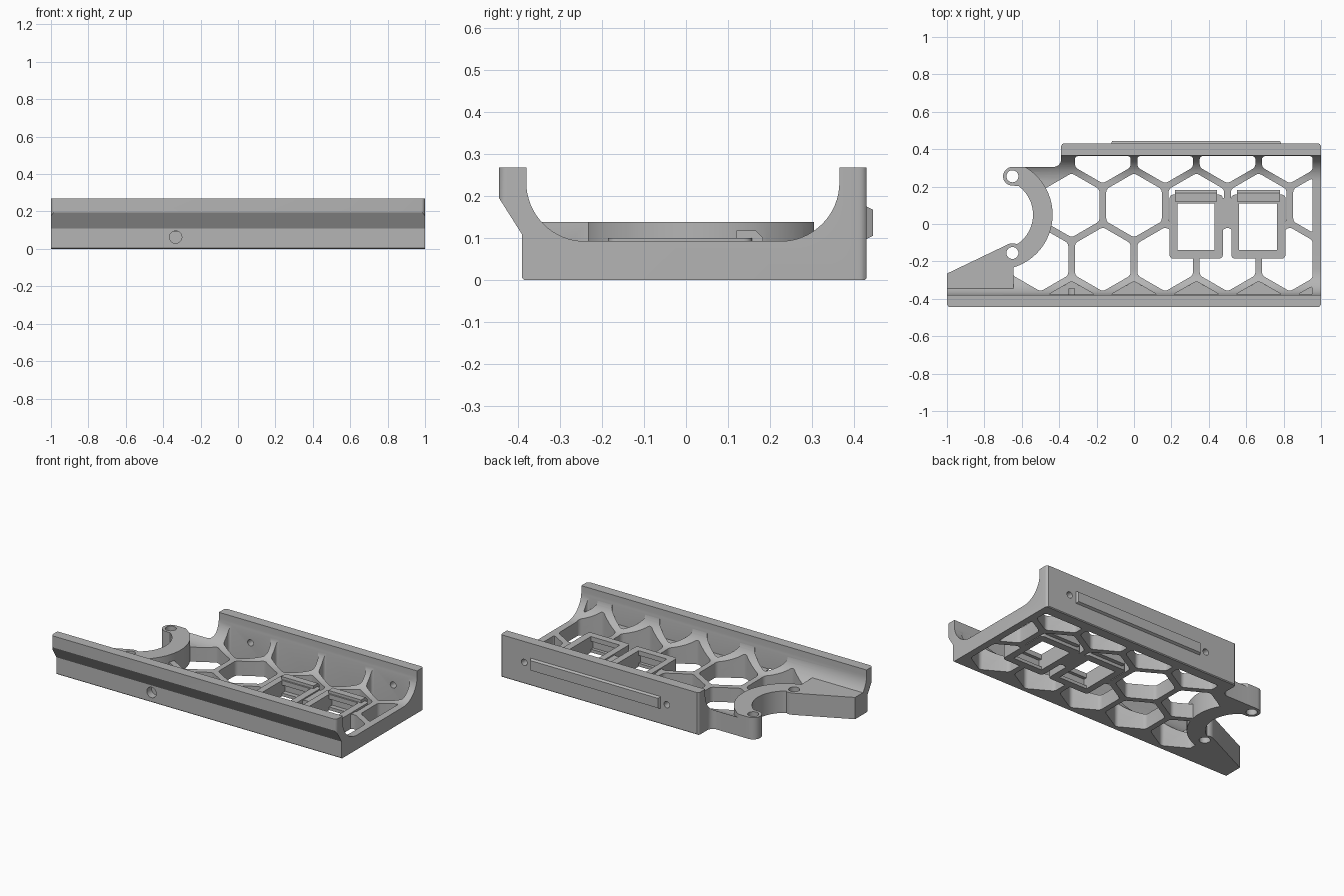
import bpy, bmesh, math
from mathutils import Matrix, Vector

cube = bpy.data.objects.get("Cube")
if cube:
    bpy.data.objects.remove(cube, do_unlink=True)

grey = bpy.data.materials.new("plain grey")
grey.use_nodes = True
GREY = (0.46, 0.46, 0.46, 1)
grey.diffuse_color = GREY
grey.node_tree.nodes["Principled BSDF"].inputs["Base Color"].default_value = GREY

# Axis swap: local (x, y, z) becomes world (z, x, y), so profiles run along x
ALONG_X = Matrix(((0, 0, 1, 0), (1, 0, 0, 0), (0, 1, 0, 0), (0, 0, 0, 1)))


def arc(cx, cy, rx, ry, a0, a1, n=12):
    """Points on an ellipse arc, angles in degrees."""
    angles = [math.radians(a0 + (a1 - a0) * i / n) for i in range(n + 1)]
    return [(cx + rx * math.cos(a), cy + ry * math.sin(a)) for a in angles]


def circle(cx, cy, r, n=32):
    return arc(cx, cy, r, r, 0, 360, n)[:-1]


def rect(x0, x1, y0, y1):
    return [(x0, y0), (x1, y0), (x1, y1), (x0, y1)]


def clip(pts, axis, limit, sign):
    """Keep the part of a polygon where sign * coordinate <= sign * limit."""
    out = []
    for a, b in zip(pts, pts[1:] + pts[:1]):
        da, db = sign * (a[axis] - limit), sign * (b[axis] - limit)
        if da <= 0:
            out.append(a)
        if da * db < 0:
            t = da / (da - db)
            out.append((a[0] + t * (b[0] - a[0]), a[1] + t * (b[1] - a[1])))
    return out


def prisms(name, items, matrix=None, rounding=0):
    """One object from several (outline, bottom, top) extrusions."""
    bm = bmesh.new()
    for pts, z0, z1 in items:
        low = [bm.verts.new((x, y, z0)) for x, y in pts]
        high = [bm.verts.new((x, y, z1)) for x, y in pts]
        bm.faces.new(low[::-1])
        bm.faces.new(high)
        for i in range(len(pts)):
            j = (i + 1) % len(pts)
            bm.faces.new((low[i], low[j], high[j], high[i]))
    bmesh.ops.recalc_face_normals(bm, faces=bm.faces[:])
    if rounding:
        upright = [e for e in bm.edges
                   if abs((e.verts[0].co - e.verts[1].co).normalized().z) > 0.9]
        bmesh.ops.bevel(bm, geom=upright, offset=rounding, segments=4,
                        profile=0.5, affect='EDGES', clamp_overlap=True)
    if matrix:
        bm.transform(matrix)
        bmesh.ops.recalc_face_normals(bm, faces=bm.faces[:])
    mesh = bpy.data.meshes.new(name)
    bm.to_mesh(mesh)
    bm.free()
    mesh.materials.append(grey)
    obj = bpy.data.objects.new(name, mesh)
    bpy.context.collection.objects.link(obj)
    return obj


def combine(target, other, operation):
    mod = target.modifiers.new("combine", 'BOOLEAN')
    mod.operation, mod.solver, mod.object = operation, 'EXACT', other
    bpy.context.view_layer.objects.active = target
    bpy.ops.object.modifier_apply(modifier=mod.name)
    bpy.data.objects.remove(other, do_unlink=True)


# Channel body: floor, two walls and the large inner fillets
FLOOR, TOP = 0.092, 0.268
profile = [(-0.385, 0), (0.425, 0), (0.43, 0.005), (0.43, TOP), (0.365, TOP)]
profile += arc(0.225, 0.232, 0.14, 0.14, 0, -90, 16)
profile += arc(-0.24, 0.232, 0.14, 0.14, -90, -180, 16)
profile += [(-0.38, TOP), (-0.445, TOP), (-0.445, 0.195), (-0.39, 0.108), (-0.39, 0.005)]
body = prisms("channel_body", [(profile, -1, 1)], ALONG_X)

# Honeycomb openings in the floor, stopped at the walls and the end strip
WIDTH = 1 / 3
PITCH = WIDTH * math.sqrt(3) / 2
RADIUS = (WIDTH - 0.036) / math.sqrt(3)
cells = []
for row in range(-2, 2):
    cy = 0.1 + row * PITCH
    for col in range(-2, 4):
        cx = (col + (0.5 if row % 2 else 0)) * WIDTH
        if cx < -0.55 or (row == 1 and cx < -0.4):
            continue
        cell = [(cx + RADIUS * math.sin(math.pi * k / 3),
                 cy + RADIUS * math.cos(math.pi * k / 3)) for k in range(6)]
        for axis, limit, sign in ((0, 0.955, 1), (1, 0.363, 1), (1, -0.378, -1)):
            cell = clip(cell, axis, limit, sign)
        if len(cell) > 2:
            # The row under the front wall is only a recess in the fillet
            cells.append((cell, FLOOR if row == -2 else -0.1, 0.5))
combine(body, prisms("cells", cells, rounding=0.016), 'DIFFERENCE')

# Raised crescent and raised front arm at the open end
RX, RY, RAISED = -0.73, 0.05, 0.138
combine(body, prisms("crescent", [(circle(RX, RY, 0.295, 64), 0, RAISED)]), 'UNION')
combine(body, prisms("arm", [(rect(-1, -0.645, -0.385, -0.1), 0, RAISED)]), 'UNION')

# Socket frames with a bridge and a sloped latch on each
combine(body, prisms("bridge", [(rect(0.44, 0.55, -0.02, 0.14), 0, FLOOR)]), 'UNION')
for x0, x1 in ((0.19, 0.475), (0.52, 0.81)):
    combine(body, prisms("frame", [(rect(x0, x1, -0.185, 0.157), 0, 0.1)], rounding=0.02), 'UNION')
    latch = [(0.12, 0.02), (0.183, 0.02), (0.183, 0.1), (0.165, 0.118), (0.12, 0.118)]
    combine(body, prisms("latch", [(latch, x0 + 0.03, x1 - 0.03)], ALONG_X), 'UNION')
    combine(body, prisms("opening", [(rect(x0 + 0.042, x1 - 0.045, -0.14, 0.11), -0.1, 0.3)]), 'DIFFERENCE')
    combine(body, prisms("pocket", [(rect(x0 + 0.042, x1 - 0.045, -0.16, 0.14), 0.02, 0.07)]), 'DIFFERENCE')

# Plan outline trims the whole part, with rounded corners and the concave bite
R = 0.02
plan = arc(-1 + R, -0.445 + R, R, R, 180, 270, 4)
plan += arc(1 - R, -0.445 + R, R, R, 270, 360, 4)
plan += arc(1 - R, 0.43 - R + 0.002, R, R, 0, 90, 4)
plan += arc(-0.39 + R, 0.43 - R + 0.002, R, R, 90, 180, 4)
plan += arc(-0.43, 0.345, 0.04, 0.04, 0, -90, 8)
plan += arc(-0.65, 0.255, 0.05, 0.05, 90, 270, 16)
plan += arc(RX, RY, 0.19, 0.19, 54, -54, 32)
plan += arc(-0.65, -0.155, 0.052, 0.052, 65, 115, 6)
plan += [(-1, -0.265)]
combine(body, prisms("plan", [(plan, -0.2, 0.6)]), 'INTERSECT')

# Screw holes through the crescent ends
combine(body, prisms("boss_holes", [(circle(-0.65, y, 0.032), -0.2, 0.5)
                                    for y in (0.255, -0.155)]), 'DIFFERENCE')

# Cross holes: two through the back wall, one blind in the front face
ALONG_Y = Matrix.Rotation(math.pi / 2, 4, 'X')
cross = [(circle(x, 0.135, 0.02), -0.5, -0.3) for x in (-WIDTH / 2, 2.5 * WIDTH)]
cross.append((circle(-WIDTH, 0.063, 0.033), 0.345, 0.5))
combine(body, prisms("cross_holes", cross, ALONG_Y), 'DIFFERENCE')

# Raised strip on the back wall
strip = prisms("back_strip", [(rect(-0.125, 0.79, 0.425, 0.445), 0.095, 0.177)])
bm = bmesh.new()
bm.from_mesh(strip.data)
for v in bm.verts:
    if v.co.y > 0.44:
        v.co.z += 0.01 if v.co.z < 0.13 else -0.01
        v.co.x += 0.01 if v.co.x < 0 else -0.01
bm.to_mesh(strip.data)
bm.free()

# Smooth the curved faces, keep the edges crisp
bpy.ops.object.select_all(action='DESELECT')
for obj in (body, strip):
    obj.select_set(True)
bpy.context.view_layer.objects.active = body
bpy.ops.object.shade_smooth_by_angle(angle=math.radians(30))
